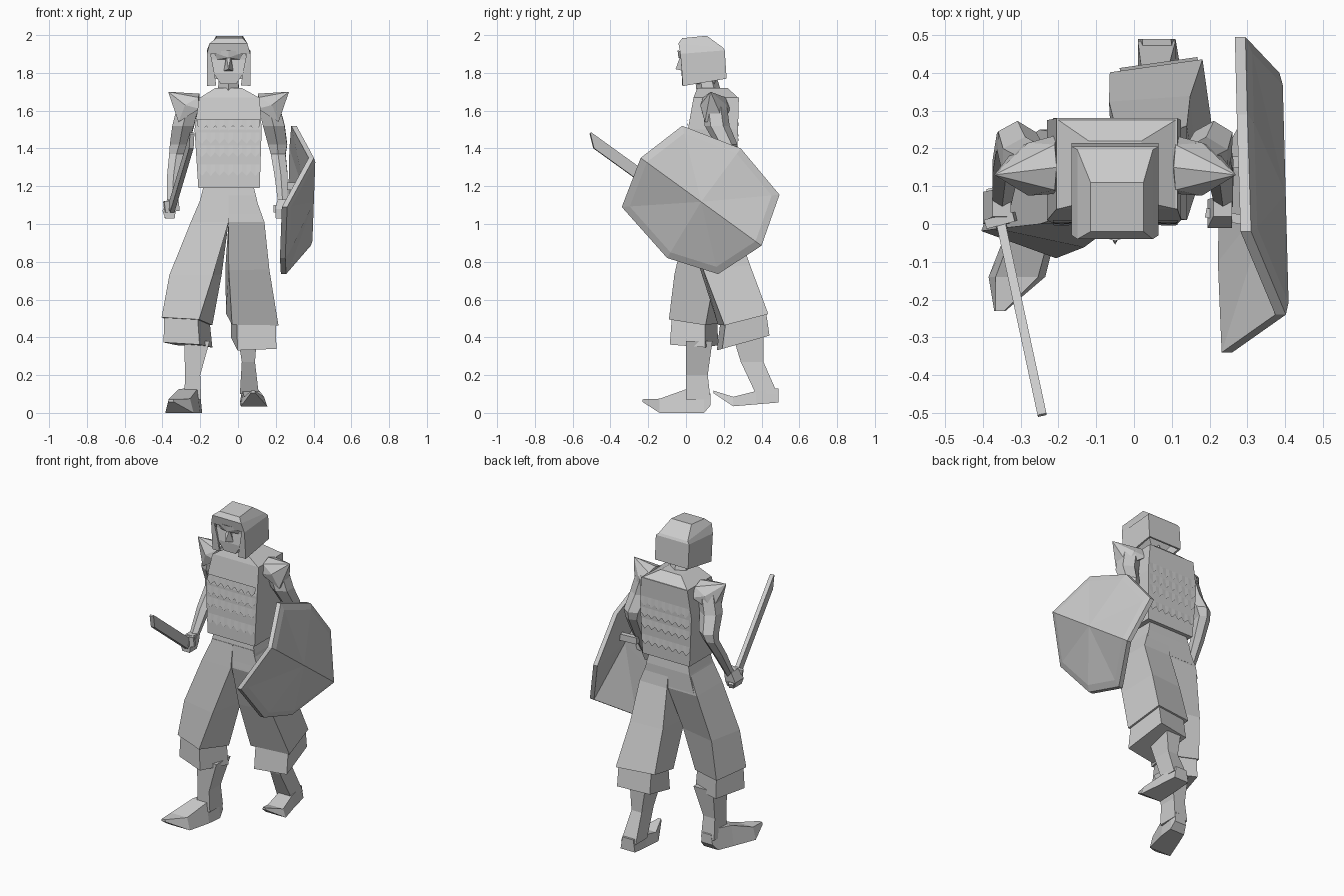
import bpy, bmesh
from math import cos, sin, pi, radians
from mathutils import Vector

if "Cube" in bpy.data.objects:
    bpy.data.objects.remove(bpy.data.objects["Cube"])

MID = -0.05  # the body's own centre line in x


def finish(name, bm):
    bmesh.ops.recalc_face_normals(bm, faces=bm.faces)
    me = bpy.data.meshes.new(name)
    bm.to_mesh(me)
    bm.free()
    ob = bpy.data.objects.new(name, me)
    bpy.context.collection.objects.link(ob)
    return ob


def rect(x0, x1, y0, y1, z, sx=0, sy=0, yaw=0):
    """Four-point ring filling the given bounds; sx / sy tilt it, yaw (degrees) turns it."""
    mx, my, a = (x0 + x1) / 2, (y0 + y1) / 2, radians(yaw)
    k = 1 / (abs(cos(a)) + abs(sin(a)))
    hx, hy = (x1 - x0) / 2 * k, (y1 - y0) / 2 * k
    out = []
    for u, v in ((-hx, -hy), (hx, -hy), (hx, hy), (-hx, hy)):
        x, y = u * cos(a) - v * sin(a), u * sin(a) + v * cos(a)
        out.append((mx + x, my + y, z + sx * x + sy * y))
    return out


def loft(name, rings, cap0=True, cap1=True, skip=()):
    bm = bmesh.new()
    vs = [[bm.verts.new(p) for p in r] for r in rings]
    n = len(vs[0])
    for k in range(len(vs) - 1):
        for i in range(n):
            if (k, i) not in skip:
                j = (i + 1) % n
                bm.faces.new((vs[k][i], vs[k][j], vs[k + 1][j], vs[k + 1][i]))
    if cap0:
        bm.faces.new(vs[0][::-1])
    if cap1:
        bm.faces.new(vs[-1])
    return finish(name, bm)


def tube(name, path, n=6):
    """Limb through (x, y, z, radius) points, with horizontal n-sided rings."""
    return loft(name, [[(x + r * cos(2 * pi * i / n + .5), y + r * sin(2 * pi * i / n + .5), z)
                        for i in range(n)] for x, y, z, r in path])


def hull(name, pts):
    bm = bmesh.new()
    for p in pts:
        bm.verts.new(p)
    bmesh.ops.convex_hull(bm, input=bm.verts)
    return finish(name, bm)


def bar(name, a, b, w, t, tip=0.0):
    """Flat bar from a to b: w tall, t thick, with an optional slanted point."""
    a, b = Vector(a), Vector(b)
    d = (b - a).normalized()
    side = d.cross(Vector((0, 0, 1))).normalized() * t / 2
    up = side.cross(d).normalized() * w / 2
    ring = lambda p, k: [p + side - up * k, p + side + up, p - side + up, p - side - up * k]
    rings = [ring(a, 1), ring(b - d * tip, 1)]
    if tip:
        rings.append(ring(b, -.7))
    return loft(name, rings)


# torso armour and sloping collar
loft("torso_armour", [rect(-.21, .115, 0, .265, 1.19), rect(-.23, .125, .01, .275, 1.5),
                      rect(-.205, .115, .04, .28, 1.67)])
loft("collar", [rect(-.2, .11, .04, .275, 1.67), rect(-.12, .02, .06, .22, 1.72)])

# zigzag plate rows on chest and back
for row, z in enumerate((1.28, 1.38, 1.45, 1.52)):
    for side in ("front", "back"):
        bm = bmesh.new()
        n = 14
        top, low = [], []
        for i in range(n + 1):
            x = -.215 + .33 * i / n
            zl = z - (.025 if i % 2 else 0)
            rise = lambda q: (q - 1.19) / .48
            yy = lambda q, o: .015 * rise(q) - o if side == "front" else .267 + .012 * rise(q) + o
            top.append(bm.verts.new((x, yy(z + .035, .001), z + .035)))
            low.append(bm.verts.new((x, yy(zl, .006), zl)))
        for i in range(n):
            bm.faces.new((low[i], low[i + 1], top[i + 1], top[i]))
        finish(f"plate_row_{side}_{row}", bm)

# neck, head, nose
tube("neck", [(MID, .13, 1.66, .07), (MID, .1, 1.8, .055)])
loft("head", [rect(-.09, -.01, -.01, .15, 1.74), rect(-.13, .03, -.015, .17, 1.8),
              rect(-.145, .045, -.005, .18, 1.87), rect(-.14, .04, -.01, .17, 1.93)])
hull("nose", [(MID - .025, -.01, 1.81), (MID + .025, -.01, 1.81), (MID, -.055, 1.82),
              (MID - .012, -.03, 1.89), (MID + .012, -.03, 1.89), (MID, 0, 1.9)])
hull("brow", [(-.13, -.02, 1.91), (.03, -.02, 1.91), (-.11, -.01, 1.87), (.01, -.01, 1.87),
              (MID, -.04, 1.88), (MID, -.045, 1.92)])

# open-faced helmet with cheek plates
helmet = loft("helmet", [rect(-.165, .065, -.015, .215, 1.75, 0, .17),
                         rect(-.165, .065, -.03, .205, 1.91, 0, .08),
                         rect(-.15, .05, -.04, .197, 1.945, 0, -.1),
                         rect(-.115, .025, -.02, .11, 1.99, 0, .1)], cap0=False, skip={(0, 0)})
sol = helmet.modifiers.new("thickness", "SOLIDIFY")
sol.thickness = .015
for s, side in ((-1, "sword"), (1, "shield")):
    hull(f"{side}_cheek_plate", [(MID + s * a, y + d, z) for a, y, z in
                                 ((.115, -.017, 1.732), (.065, -.02, 1.732), (.075, -.022, 1.8),
                                  (.095, -.028, 1.9), (.115, -.028, 1.9)) for d in (0, .012)])

# arms and shoulder pads, mirrored about the body's centre line
arm = [(-.26, .15, 1.64, .065), (-.29, .165, 1.52, .066), (-.31, .215, 1.42, .058),
       (-.325, .215, 1.37, .045), (-.34, .15, 1.26, .04), (-.35, .06, 1.1, .028)]
tube("sword_arm", arm)
tube("shield_arm", [(2 * MID - x - (.012 if z < 1.4 else 0), y, z, r) for x, y, z, r in arm])
pad = [(-.205, .08, 1.61), (-.205, .15, 1.69), (-.205, .235, 1.61), (-.37, .13, 1.70),
       (-.315, .1, 1.54), (-.315, .2, 1.54), (-.28, .075, 1.63), (-.28, .215, 1.63),
       (-.21, .09, 1.67), (-.21, .21, 1.67)]
hull("sword_shoulder_pad", pad)
hull("shield_shoulder_pad", [(2 * MID - x, y, z) for x, y, z in pad])

# hands
loft("sword_hand", [rect(-.385, -.335, .0, .07, 1.03), rect(-.4, -.33, 0, .085, 1.07),
                    rect(-.375, -.325, .02, .09, 1.13)])
loft("shield_hand", [rect(.2, .25, -.01, .05, 1.03), rect(.195, .26, -.01, .065, 1.08),
                     rect(.21, .26, .02, .07, 1.13)])

# sword
bar("sword_grip", (-.375, .09, 1.045), (-.35, -.01, 1.09), .03, .03)
bar("sword_guard", (-.39, .0, 1.09), (-.315, .02, 1.1), .06, .025)
bar("sword_blade", (-.352, .0, 1.085), (-.24, -.52, 1.46), .06, .024, tip=.06)

# folded eight-sided shield: rim, outer face inset and raised, back
rim = [Vector(p) for p in ((.31, -.02, 1.52), (.402, -.24, 1.35), (.26, -.34, 1.09), (.25, -.10, .82),
                           (.255, .17, .735), (.385, .40, .885), (.295, .495, 1.155), (.30, .29, 1.4))]
centre = (rim[1] + rim[5]) / 2
bm = bmesh.new()
outer = [bm.verts.new(p) for p in rim]
inset = [bm.verts.new(p.lerp(centre, .1) + Vector((.008, 0, 0))) for p in rim]
back = [bm.verts.new(p - Vector((.028, 0, 0))) for p in rim]
for i in range(8):
    j = (i + 1) % 8
    bm.faces.new((outer[i], outer[j], inset[j], inset[i]))
    bm.faces.new((back[i], back[j], outer[j], outer[i]))
for ring in (inset, back):
    mid = bm.verts.new((ring[1].co + ring[5].co) / 2)
    for i in range(8):
        bm.faces.new((ring[i], ring[(i + 1) % 8], mid))
finish("shield", bm)
bar("shield_grip", (.19, .03, 1.08), (.345, .0, 1.08), .04, .025)
bar("shield_strap", (.22, .16, 1.2), (.35, .17, 1.2), .04, .03)

# baggy trousers: hips, two turned square legs, two hems
loft("hips", [rect(-.23, .12, .01, .25, 1.02), rect(-.2, .1, .02, .25, 1.13), rect(-.18, .08, .03, .24, 1.21)])
loft("front_trouser_leg", [rect(-.405, -.135, -.09, .175, .485, -.1, -.12, -20),
                           rect(-.365, -.085, -.06, .2, .73, 0, 0, -12),
                           rect(-.25, -.05, 0, .25, 1.01), rect(-.19, -.05, .02, .24, 1.15)])
loft("rear_trouser_leg", [rect(-.065, .215, .17, .435, .495, -.05, .25, 8),
                          rect(-.065, .165, .075, .34, .77, 0, .1, 4),
                          rect(-.05, .14, .01, .26, 1.01), rect(-.05, .09, .02, .24, 1.15)])
loft("front_hem", [rect(-.395, -.135, -.085, .17, .36, -.08, -.05, -20),
                   rect(-.39, -.15, -.075, .165, .5, -.08, -.1, -20)])
loft("rear_hem", [rect(-.035, .2, .16, .445, .37, 0, .28, 8),
                  rect(-.035, .2, .18, .425, .5, 0, .25, 8)])

# shins
loft("front_shin", [rect(-.285, -.195, 0, .13, .07), rect(-.28, -.2, 0, .115, .2),
                    rect(-.285, -.15, 0, .14, .38)])
loft("rear_shin", [rect(.01, .11, .37, .485, .1), rect(.02, .09, .29, .41, .27),
                   rect(0, .1, .25, .41, .4)])


# feet with curled toes, lofted heel to toe
def foot(name, sections):
    loft(name, [[(x - w, y, z0), (x + w, y, z0), (x + w * .75, y, z1), (x - w * .75, y, z1)]
                for x, y, w, z0, z1 in sections])


foot("front_foot", [(-.235, .13, .04, .04, .1), (-.24, .095, .05, 0, .13), (-.265, 0, .065, 0, .125),
                    (-.31, -.14, .075, 0, .075), (-.355, -.23, .015, .058, .072)])
foot("rear_foot", [(.06, .49, .05, .055, .13), (.07, .37, .06, .045, .115),
                   (.085, .25, .07, .035, .085), (.08, .145, .012, .105, .118)])
